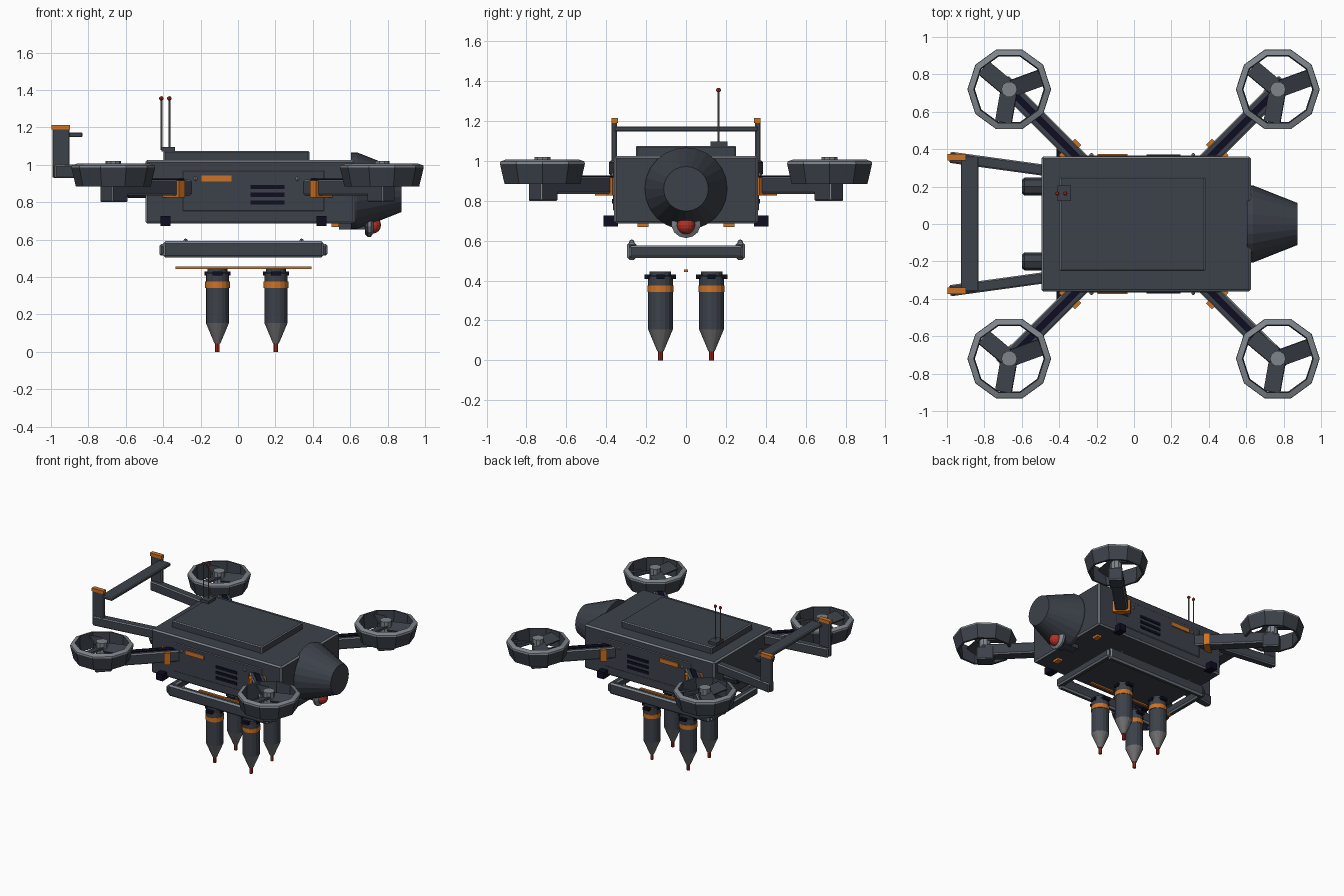
import bpy, bmesh, math
from mathutils import Matrix, Vector

cube = bpy.data.objects.get("Cube")
if cube:
    bpy.data.objects.remove(cube, do_unlink=True)


def material(name, r, g, b):
    m = bpy.data.materials.new(name)
    m.use_nodes = True
    m.diffuse_color = (r, g, b, 1)
    m.node_tree.nodes["Principled BSDF"].inputs["Base Color"].default_value = (r, g, b, 1)
    return m


SLATE = material("dark slate", .045, .053, .068)
EDGE = material("worn edge grey", .21, .235, .26)
STEEL = material("steel grey", .16, .16, .165)
NAVY = material("black navy", .004, .004, .016)
ORANGE = material("signal orange", .6, .17, .02)
RED = material("warning red", .45, .03, .02)


def finish(name, bm, mats, matrix=None):
    bmesh.ops.recalc_face_normals(bm, faces=bm.faces)
    mesh = bpy.data.meshes.new(name)
    bm.to_mesh(mesh)
    bm.free()
    for m in mats:
        mesh.materials.append(m)
    ob = bpy.data.objects.new(name, mesh)
    if matrix:
        ob.matrix_world = matrix
    bpy.context.collection.objects.link(ob)
    return ob


def box(name, xs, ys, zs, mat=SLATE, bevel=0, matrix=None):
    """Box from ranges; a bevel gives it worn light edges."""
    bm = bmesh.new()
    bmesh.ops.create_cube(bm, size=1)
    for v in bm.verts:
        v.co = [r[0] if c < 0 else r[1] for c, r in zip(v.co, (xs, ys, zs))]
    ob = finish(name, bm, [mat, EDGE], matrix)
    if bevel:
        mod = ob.modifiers.new("worn edges", "BEVEL")
        mod.width = bevel
        mod.segments = 1
        mod.material = 1
    return ob


def lathe(name, profile, sides, bands, matrix=None, smooth=False, closed=False):
    """Spin (radius, height) points; bands gives a material for each step."""
    mats = list(dict.fromkeys(bands))
    bm = bmesh.new()
    rings = [[bm.verts.new((r * math.cos(math.tau * i / sides),
                            r * math.sin(math.tau * i / sides), z))
              for i in range(sides)] for r, z in profile]
    steps = len(profile) if closed else len(profile) - 1
    for k in range(steps):
        a, b = rings[k], rings[(k + 1) % len(rings)]
        for i in range(sides):
            j = (i + 1) % sides
            f = bm.faces.new((a[i], a[j], b[j], b[i]))
            f.material_index = mats.index(bands[k])
            f.smooth = smooth
    bmesh.ops.remove_doubles(bm, verts=bm.verts, dist=1e-5)
    return finish(name, bm, mats, matrix)


def cyl(name, r, z0, z1, mat, sides=12, matrix=None):
    return lathe(name, [(0, z0), (r, z0), (r, z1), (0, z1)], sides, [mat] * 3, matrix)


def ball(name, r, loc, mat, segs=10):
    bm = bmesh.new()
    bmesh.ops.create_uvsphere(bm, u_segments=segs, v_segments=segs // 2 + 1, radius=r)
    return finish(name, bm, [mat], Matrix.Translation(loc))


def move(x, y, z):
    return Matrix.Translation((x, y, z))


def span(centre, half):
    return (centre - half, centre + half)


def along_x(x, y, z):
    return move(x, y, z) @ Matrix.Rotation(math.pi / 2, 4, "Y")


# Hull, top deck and nose
box("hull", (-.495, .625), span(0, .36), (.685, 1.025), SLATE, .01)
box("top_deck", (-.397, .381), span(0, .252), (1.015, 1.075), SLATE, .006)
lathe("nose_cone", [(0, -.02), (.207, -.02), (.207, .01), (.112, .25), (0, .25)],
      24, [SLATE] * 4, along_x(.625, 0, .86))

# Sensor under the nose
box("sensor_bracket", (.54, .71), span(0, .035), (.655, .7))
lathe("sensor_housing", [(0, 0), (.06, 0), (.075, .015), (.075, .03), (.05, .045), (0, .045)],
      14, [SLATE, SLATE, EDGE, EDGE, SLATE], along_x(.68, 0, .688))
ball("sensor_eye", .046, (.72, 0, .678), RED, 14)

# Side panels with marker, vents, bolts and feet
for s, side in ((-1, "right"), (1, "left")):
    def out(a, b):
        return tuple(sorted((s * a, s * b)))
    box(side + "_side_panel", (-.296, .46), out(.35, .366), (.752, .97), SLATE, .003)
    box(side + "_marker", (-.195, -.035), out(.36, .374), (.91, .943), ORANGE)
    for z in (.798, .84, .882):
        box(side + "_vent", (.067, .248), out(.36, .372), span(z, .011), NAVY)
    for x in (-.227, .317):
        ball(side + "_panel_bolt", .012, (x, s * .368, .925), EDGE, 6)
    for x in (-.387, .447):
        box(side + "_foot", span(x, .027), out(.34, .414), (.672, .725), NAVY)
    box(side + "_belly_light", (.5, .54), span(s * .215, .027), (.668, .69), ORANGE)

    # Tail boom, fin and rear thruster
    start, end = Vector((-.44, s * .282, .965)), Vector((-.985, s * .357, .965))
    d = end - start
    turn = Matrix.Translation(start) @ Matrix.Rotation(math.atan2(d.y, d.x), 4, "Z")
    box(side + "_tail_boom", (0, d.length), span(0, .03), span(0, .036), SLATE, .007, turn)
    box(side + "_tail_fin", (-.993, -.9), span(s * .36, .013), (.932, 1.195), SLATE, .004)
    box(side + "_fin_cap", (-.997, -.897), span(s * .357, .017), (1.19, 1.214), ORANGE)
    lathe(side + "_thruster", [(0, 0), (.048, 0), (.048, -.1), (.036, -.115), (.03, -.09), (0, -.09)],
          8, [SLATE] * 3 + [NAVY] * 2, along_x(-.485, s * .2, .87))

box("tail_crossbar", (-.925, -.832), span(0, .36), (1.148, 1.173), SLATE, .004)

# Antennas
box("antenna_base", (-.408, -.338), (.122, .207), (1.07, 1.096))
for x in (-.41, -.367):
    cyl("antenna_mast", .005, 1.08, 1.355, STEEL, 6, move(x, .163, 0))
    ball("antenna_tip", .012, (x, .163, 1.355), RED, 8)

# Four arms with ducted rotors
for sx, rx in ((-1, -.667), (1, .769)):
    for sy in (-1, 1):
        heading = math.atan2(sy, sx)
        frame = move(rx, sy * .72, 0) @ Matrix.Rotation(heading, 4, "Z")
        at = move(rx, sy * .72, 0)
        box("rotor_arm", (-.56, .02), span(0, .045), (.835, .92), SLATE, .008, frame)
        box("arm_channel", (-.54, -.05), span(0, .018), (.91, .927), NAVY, 0, frame)
        box("arm_collar", (-.482, -.435), span(0, .062), (.826, .916), ORANGE, 0, frame)
        box("motor", (-.065, .055), span(0, .048), (.8, .9), SLATE, .006, frame)
        cyl("rotor_hub", .042, .88, 1.02, EDGE, 10, at)
        lathe("rotor_duct", [(.2, .885), (.224, .985), (.222, .997), (.19, 1.008), (.184, .885)],
              10, [SLATE, EDGE, EDGE, SLATE, SLATE], at, closed=True)
        for deg in (20, 140, 260):
            pose = (move(rx, sy * .72, .972) @ Matrix.Rotation(math.radians(deg), 4, "Z")
                    @ Matrix.Rotation(math.radians(18), 4, "X"))
            box("rotor_blade", (.02, .18), span(0, .046), span(0, .006), SLATE, 0, pose)

# Hanging payload frame
for s in (-1, 1):
    box("frame_side_rail", (-.4, .458), span(s * .272, .023), (.504, .592), SLATE, .012)
    for x in (-.28, .34):
        ball("frame_bolt", .014, (x, s * .272, .592), EDGE, 6)
for x in (-.398, .456):
    box("frame_end_rail", span(x, .023), span(0, .285), (.514, .576), SLATE, .01)
box("release_rod", (-.333, .392), span(0, .009), (.444, .456), ORANGE)

# Hanging canisters
for x in (-.11, .203):
    for y in (-.128, .128):
        at = move(x, y, 0)
        lathe("canister", [(0, .445), (.054, .445), (.054, .425), (.062, .42), (.062, .155),
                           (.016, .045), (0, .045)],
              16, [SLATE] * 4 + [STEEL] * 2, at)
        lathe("canister_band", [(.06, .342), (.066, .342), (.066, .375), (.06, .375)],
              16, [ORANGE] * 3, at)
        cyl("canister_tip", .012, 0, .06, RED, 8, at)
        box("canister_clamp", span(0, .026), span(0, .079), (.408, .43), NAVY, 0, at)
        box("canister_lug", span(0, .07), span(0, .02), (.408, .43), NAVY, 0, at)
